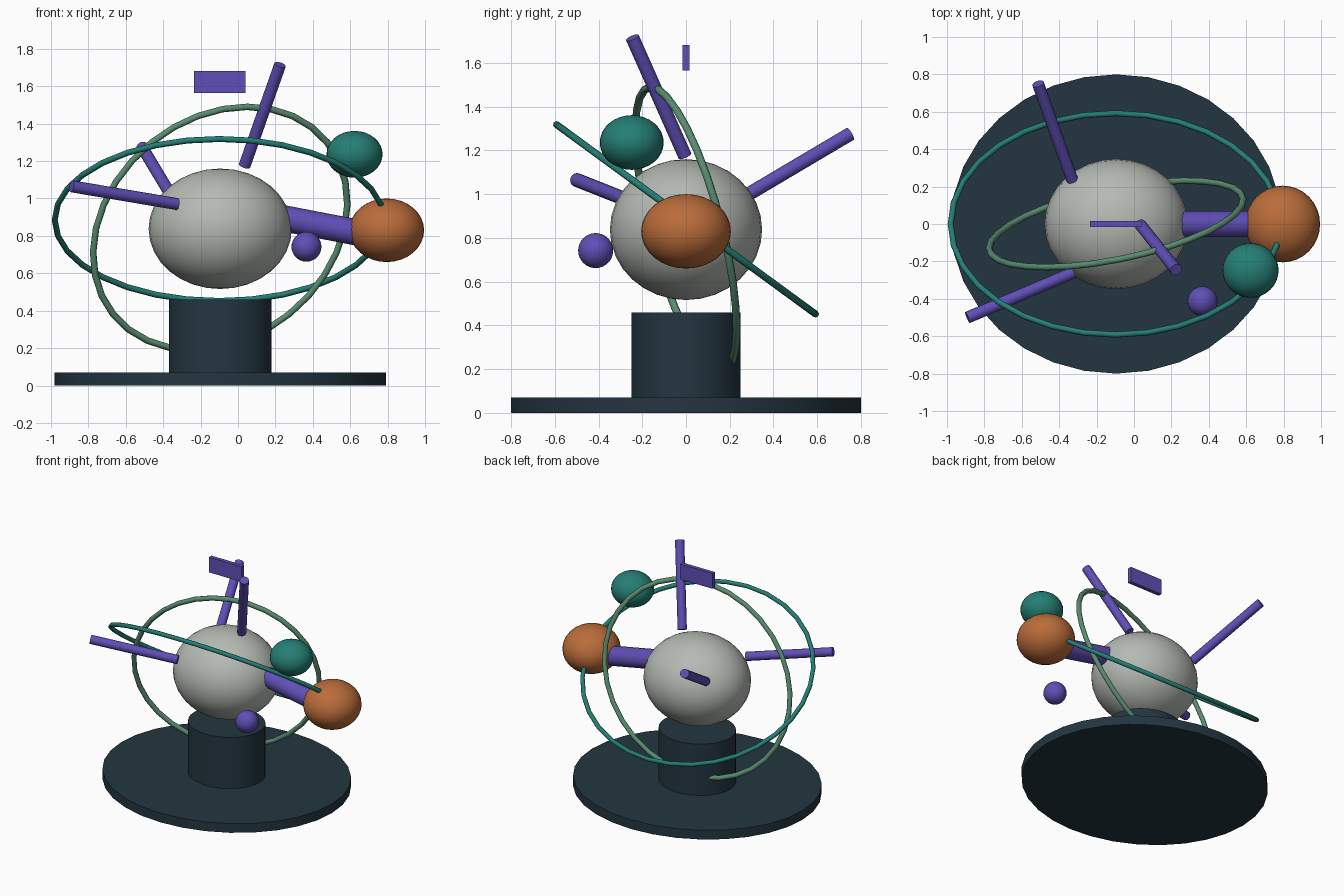
import bpy, math
from mathutils import Vector

if "Cube" in bpy.data.objects:
    bpy.data.objects.remove(bpy.data.objects["Cube"])


def material(name, rgb):
    m = bpy.data.materials.new(name)
    m.diffuse_color = (*rgb, 1)
    m.use_nodes = True
    m.node_tree.nodes["Principled BSDF"].inputs["Base Color"].default_value = m.diffuse_color
    return m


SLATE = material("dark slate", (0.017, 0.036, 0.052))
GREY = material("pale grey", (0.46, 0.49, 0.45))
PURPLE = material("purple", (0.115, 0.078, 0.47))
ORANGE = material("burnt orange", (0.49, 0.15, 0.043))
TEAL = material("teal", (0.018, 0.21, 0.175))
GREEN = material("sage green", (0.10, 0.27, 0.165))
CX = -0.095  # axis of the stand


def finish(name, mat):
    ob = bpy.context.object
    ob.name = name
    ob.data.materials.append(mat)
    bpy.ops.object.transform_apply(location=False, rotation=False, scale=True)
    bpy.ops.object.shade_smooth_by_angle(angle=math.radians(35))
    return ob


def ellipsoid(name, centre, radii, mat):
    bpy.ops.mesh.primitive_uv_sphere_add(segments=32, ring_count=16, location=centre)
    bpy.context.object.scale = radii
    return finish(name, mat)


def drum(name, rx, ry, z0, z1, mat):
    bpy.ops.mesh.primitive_cylinder_add(vertices=32, radius=1, depth=1,
                                        location=(CX, 0, (z0 + z1) / 2))
    bpy.context.object.scale = (rx, ry, z1 - z0)
    return finish(name, mat)


def rod(name, a, b, radius, mat):
    a, b = Vector(a), Vector(b)
    bpy.ops.mesh.primitive_cylinder_add(vertices=16, radius=radius,
                                        depth=(b - a).length, location=(a + b) / 2)
    bpy.context.object.rotation_euler = (b - a).to_track_quat('Z', 'Y').to_euler()
    return finish(name, mat)


def orbit(name, centre, u, v, radius, mat, steps=32, sides=8):
    """Elliptical tube with half axes u and v."""
    c, u, v = Vector(centre), Vector(u), Vector(v)
    n = u.cross(v).normalized()
    verts, faces = [], []
    for i in range(steps):
        t = math.tau * i / steps
        tangent = (v * math.cos(t) - u * math.sin(t)).normalized()
        out = tangent.cross(n)
        p = c + u * math.cos(t) + v * math.sin(t)
        for j in range(sides):
            s = math.tau * j / sides
            verts.append(p + radius * (out * math.cos(s) + n * math.sin(s)))
            k, l = (i + 1) % steps, (j + 1) % sides
            faces.append((i * sides + j, k * sides + j, k * sides + l, i * sides + l))
    me = bpy.data.meshes.new(name)
    me.from_pydata(verts, [], faces)
    ob = bpy.data.objects.new(name, me)
    bpy.context.collection.objects.link(ob)
    bpy.ops.object.select_all(action='DESELECT')
    ob.select_set(True)
    bpy.context.view_layer.objects.active = ob
    bpy.ops.object.mode_set(mode='EDIT')
    bpy.ops.mesh.select_all(action='SELECT')
    bpy.ops.mesh.normals_make_consistent(inside=False)
    bpy.ops.object.mode_set(mode='OBJECT')
    me.materials.append(mat)
    bpy.ops.object.shade_smooth_by_angle(angle=math.radians(50))


# Stand
drum("base_disc", 0.885, 0.80, 0, 0.07, SLATE)
drum("pedestal", 0.275, 0.25, 0.07, 0.46, SLATE)

# Central body and satellites
ellipsoid("central_body", (CX, 0, 0.838), (0.383, 0.348, 0.322), GREY)
ellipsoid("orange_ball", (0.795, 0, 0.83), (0.20, 0.205, 0.17), ORANGE)
ellipsoid("teal_ball", (0.623, -0.248, 1.236), (0.15, 0.146, 0.125), TEAL)
ellipsoid("small_ball", (0.366, -0.413, 0.742), (0.08, 0.08, 0.08), PURPLE)

# Arm to the orange ball, and three spikes
rod("arm", (0.15, 0, 0.912), (0.70, 0, 0.806), 0.07, PURPLE)
rod("upper_spike", (0.035, -0.005, 1.175), (0.225, -0.245, 1.715), 0.032, PURPLE)
rod("left_spike", (-0.325, -0.26, 0.97), (-0.89, -0.50, 1.065), 0.032, PURPLE)
rod("rear_spike", (-0.33, 0.235, 0.97), (-0.513, 0.75, 1.275), 0.032, PURPLE)

# Floating plate
bpy.ops.mesh.primitive_cube_add(size=1, location=(-0.097, 0, 1.623))
bpy.context.object.scale = (0.274, 0.03, 0.116)
finish("floating_plate", PURPLE)

# Orbit rings
orbit("teal_ring", (CX - 0.005, 0, 0.885), (0.88, 0, 0), (0, 0.592, -0.433), 0.016, TEAL)
orbit("green_ring", (CX, 0, 0.84), (0.664, 0.167, 0), (0.145, -0.16, 0.65), 0.018, GREEN)
